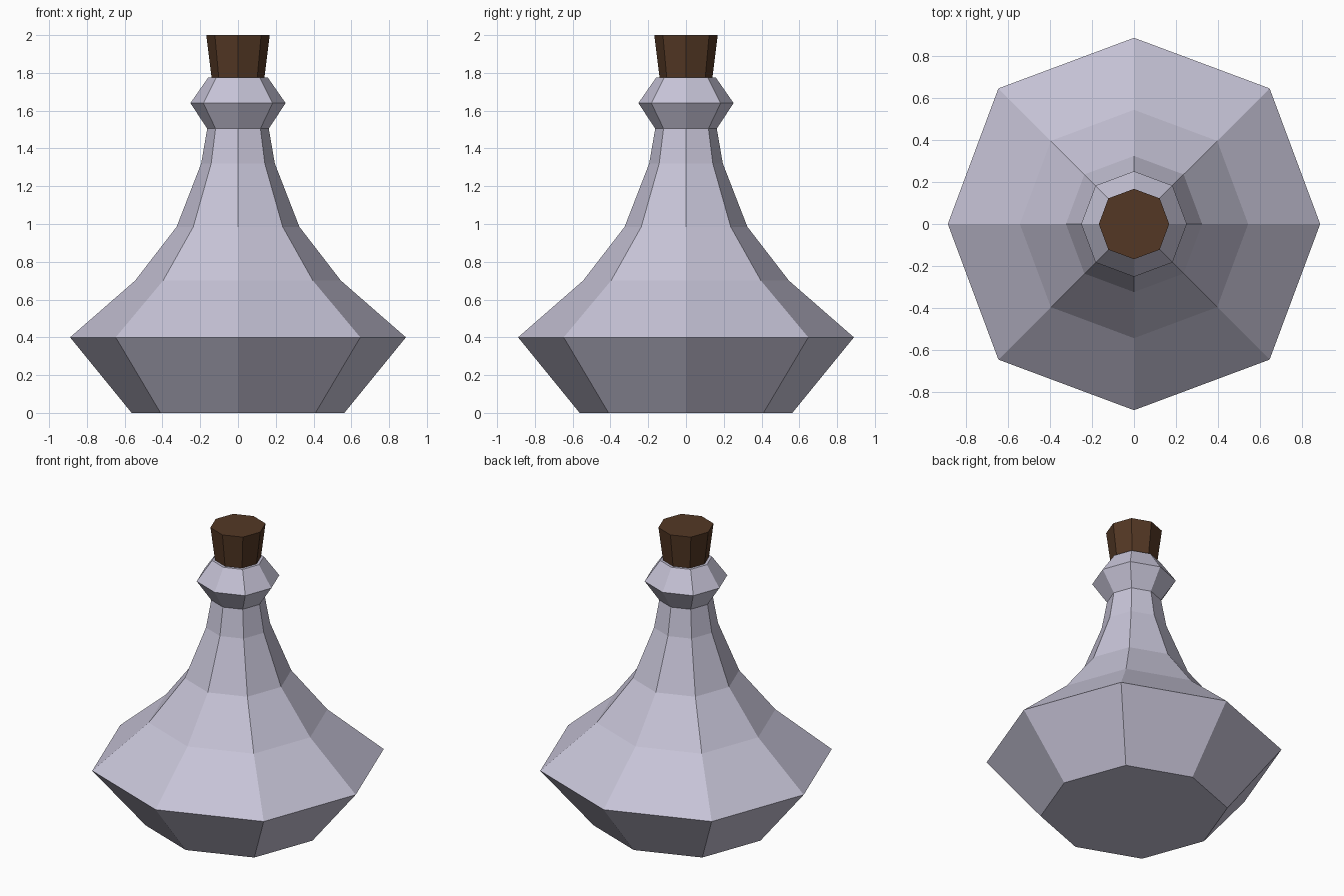
import bpy, bmesh, math

cube = bpy.data.objects.get("Cube")
if cube:
    bpy.data.objects.remove(cube, do_unlink=True)

SIDES = 8
DIAGONAL = 1.03  # corners between the axes sit slightly further out


def material(name, color):
    mat = bpy.data.materials.new(name)
    mat.use_nodes = True
    mat.diffuse_color = color
    mat.node_tree.nodes["Principled BSDF"].inputs["Base Color"].default_value = color
    return mat


def turned(name, profile, mat):
    """Stack eight-sided rings of (radius, height) and cap both ends."""
    bm = bmesh.new()
    rings = []
    for radius, z in profile:
        ring = []
        for i in range(SIDES):
            a = math.tau * i / SIDES
            r = radius * (DIAGONAL if i % 2 else 1)
            ring.append(bm.verts.new((r * math.cos(a), r * math.sin(a), z)))
        rings.append(ring)
    for low, high in zip(rings, rings[1:]):
        for i in range(SIDES):
            j = (i + 1) % SIDES
            bm.faces.new((low[i], low[j], high[j], high[i]))
    bm.faces.new(rings[0][::-1])
    bm.faces.new(rings[-1])
    mesh = bpy.data.meshes.new(name)
    bm.to_mesh(mesh)
    bm.free()
    mesh.materials.append(mat)
    obj = bpy.data.objects.new(name, mesh)
    bpy.context.collection.objects.link(obj)
    return obj


glass = material("pale lavender glass", (0.57, 0.55, 0.68, 1))
cork = material("dark brown cork", (0.088, 0.039, 0.018, 1))

# Flask body, sloping neck and flared lip
turned("flask", [(0.563, 0), (0.889, 0.4), (0.545, 0.7), (0.325, 0.985),
                 (0.195, 1.32), (0.163, 1.505), (0.252, 1.64), (0.158, 1.775)], glass)

# Tapered stopper, seated a little way into the neck
turned("stopper", [(0.133, 1.72), (0.168, 2)], cork)
